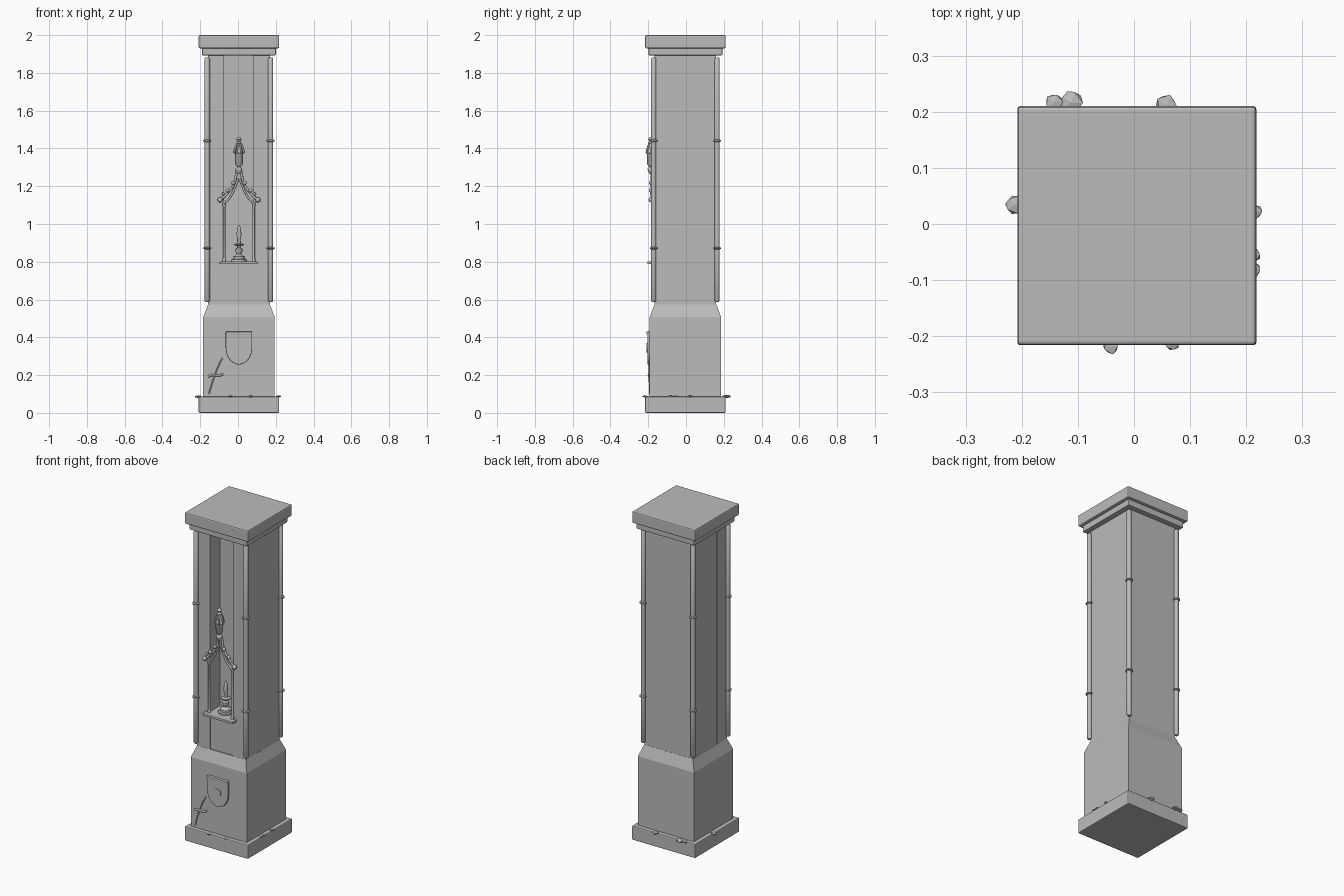
import bpy, bmesh, math, random
from mathutils import Vector

if "Cube" in bpy.data.objects:
    bpy.data.objects.remove(bpy.data.objects["Cube"])

random.seed(4)
CX, CY = 0.005, -0.003          # pillar axis
stone = bpy.data.materials.new("grey stone")
stone.diffuse_color = (0.5, 0.5, 0.5, 1)
stone.use_nodes = True
stone.node_tree.nodes["Principled BSDF"].inputs["Base Color"].default_value = stone.diffuse_color


def finish(name, bm, smooth=False, bevel=0):
    bmesh.ops.recalc_face_normals(bm, faces=bm.faces)
    me = bpy.data.meshes.new(name)
    bm.to_mesh(me)
    bm.free()
    ob = bpy.data.objects.new(name, me)
    bpy.context.collection.objects.link(ob)
    me.materials.append(stone)
    if bevel:
        m = ob.modifiers.new("bevel", 'BEVEL')
        m.width, m.segments = bevel, 2
    if smooth:
        bpy.ops.object.select_all(action='DESELECT')
        ob.select_set(True)
        bpy.context.view_layer.objects.active = ob
        bpy.ops.object.shade_smooth_by_angle(angle=math.radians(40))
    return ob


def box(name, x0, x1, y0, y1, z0, z1, bevel=0):
    bm = bmesh.new()
    bmesh.ops.create_cube(bm, size=1)
    for v in bm.verts:
        v.co = Vector((x0 if v.co.x < 0 else x1, y0 if v.co.y < 0 else y1, z0 if v.co.z < 0 else z1))
    return finish(name, bm, bevel=bevel)


def square(name, half, z0, z1, bevel=0):
    return box(name, CX - half, CX + half, CY - half, CY + half, z0, z1, bevel)


def lathe(name, x, y, profile, n=14):
    """Turn a list of (radius, z) around a vertical axis."""
    bm = bmesh.new()
    rings = [[bm.verts.new((x + r * math.cos(2 * math.pi * i / n), y + r * math.sin(2 * math.pi * i / n), z))
              for i in range(n)] for r, z in profile]
    for a, b in zip(rings, rings[1:]):
        for i in range(n):
            bm.faces.new((a[i], a[(i + 1) % n], b[(i + 1) % n], b[i]))
    bm.faces.new(rings[0])
    bm.faces.new(rings[-1])
    return finish(name, bm, True)


def ball(name, x, y, z, r):
    bm = bmesh.new()
    bmesh.ops.create_uvsphere(bm, u_segments=10, v_segments=7, radius=r)
    bmesh.ops.translate(bm, verts=bm.verts, vec=(x, y, z))
    return finish(name, bm, True)


def rib(name, pts, r):
    """Round bar along a smooth path."""
    cu = bpy.data.curves.new(name, 'CURVE')
    cu.dimensions = '3D'
    cu.bevel_depth, cu.bevel_resolution, cu.resolution_u = r, 2, 6
    cu.use_fill_caps = True
    sp = cu.splines.new('BEZIER')
    sp.bezier_points.add(len(pts) - 1)
    for p, co in zip(sp.bezier_points, pts):
        p.co = co
        p.handle_left_type = p.handle_right_type = 'AUTO'
    ob = bpy.data.objects.new(name, cu)
    bpy.context.collection.objects.link(ob)
    cu.materials.append(stone)
    return ob


# Plinth, dado with sloped shoulder
square("plinth", 0.213, 0.0, 0.086, 0.005)
bm = bmesh.new()
levels = [[bm.verts.new((CX + sx * h, CY + sy * h, z)) for sx, sy in ((-1, -1), (1, -1), (1, 1), (-1, 1))]
          for h, z in ((0.189, 0.08), (0.189, 0.507), (0.164, 0.574))]
for a, b in zip(levels, levels[1:]):
    for i in range(4):
        bm.faces.new((a[i], a[(i + 1) % 4], b[(i + 1) % 4], b[i]))
bm.faces.new(levels[0])
bm.faces.new(levels[-1])
finish("dado", bm)

# Shaft: rear body, two front cheeks framing the niche
H, NB, NW = 0.163, -0.07, 0.078
box("shaft_body", CX - H, CX + H, NB, CY + H, 0.57, 1.9)
for s in (-1, 1):
    xs = sorted((CX + s * NW, CX + s * (H + 0.001)))
    box("niche_cheek", xs[0], xs[1], CY - H, NB, 0.57, 1.9)
box("niche_pedestal", CX - NW, CX + NW, CY - H + 0.006, NB, 0.57, 0.79)

# Cornice and cap
square("cornice", 0.195, 1.893, 1.932, 0.004)
square("cap", 0.213, 1.93, 2.0, 0.007)

# Corner colonettes with ring bands
for sx in (-1, 1):
    for sy in (-1, 1):
        prof = [(0.009, 0.588), (0.0135, 0.594)]
        for z in (0.872, 1.441):
            prof += [(0.0135, z - 0.006), (0.021, z - 0.003), (0.021, z + 0.003), (0.0135, z + 0.006)]
        prof += [(0.0135, 1.876), (0.009, 1.882)]
        lathe("corner_colonette", CX + sx * 0.168, CY + sy * 0.168, prof)

# Niche shelf and slim posts
box("shelf", CX - 0.102, CX + 0.102, -0.205, NB, 0.787, 0.802, 0.003)
for s in (-1, 1):
    lathe("niche_post", CX + s * 0.078, -0.172,
          [(0.010, 0.80), (0.010, 0.81), (0.006, 0.82), (0.006, 1.09), (0.010, 1.10), (0.010, 1.115)], 10)

# Ogee canopy: paired ribs, crockets and end balls
YC = -0.18
for s in (-1, 1):
    rib("canopy_outer_rib", [(CX + s * dx, YC, z) for dx, z in
                             ((0.098, 1.125), (0.065, 1.16), (0.03, 1.205), (0.009, 1.29))], 0.007)
    rib("canopy_inner_rib", [(CX + s * dx, YC, z) for dx, z in
                             ((0.08, 1.11), (0.055, 1.132), (0.027, 1.18), (0.003, 1.24))], 0.006)
    ball("canopy_end_ball", CX + s * 0.1, YC - 0.004, 1.128, 0.014)
    ball("canopy_tip_ball", CX + s * 0.083, YC - 0.002, 1.16, 0.008)
    for dx, z in ((0.062, 1.178), (0.031, 1.218)):
        ball("crocket", CX + s * dx, YC - 0.006, z, 0.011)

# Finial with drooping leaves
lathe("finial", CX, -0.186, [(0.008, 1.265), (0.017, 1.285), (0.017, 1.293), (0.009, 1.303), (0.02, 1.315),
                             (0.022, 1.37), (0.026, 1.376), (0.018, 1.385), (0.011, 1.425), (0.015, 1.43),
                             (0.008, 1.437), (0.014, 1.447), (0.011, 1.456), (0.003, 1.461)])
for i in range(6):
    a = i * math.pi / 3
    c, d = math.cos(a), math.sin(a)
    rib("finial_leaf", [(CX + r * c, -0.186 + r * d, z) for r, z in
                        ((0.01, 1.425), (0.019, 1.405), (0.028, 1.375))], 0.005)

# Votive figure on its stepped foot
lathe("votive_figure", CX, -0.125,
      [(0.042, 0.80), (0.042, 0.812), (0.032, 0.815), (0.032, 0.827), (0.02, 0.832), (0.012, 0.842),
       (0.019, 0.855), (0.019, 0.868), (0.009, 0.876), (0.009, 0.884), (0.026, 0.888), (0.026, 0.893),
       (0.01, 0.898), (0.009, 0.92), (0.014, 0.945), (0.010, 0.965), (0.008, 0.985), (0.002, 0.995)])

# Heater shield with round boss
YF = CY - 0.189


def plate(name, pts, y0, y1, bevel=0):
    bm = bmesh.new()
    f = bm.faces.new([bm.verts.new((x, y0, z)) for x, z in pts])
    g = bmesh.ops.extrude_face_region(bm, geom=[f])
    for v in g["geom"]:
        if isinstance(v, bmesh.types.BMVert):
            v.co.y = y1
    return finish(name, bm, bevel=bevel)


def shield(k):
    right = [(0.07 * k, 0.345 + 0.085 * k), (0.07 * k, 0.345)]
    right += [(0.07 * k * math.cos(t), 0.345 - 0.088 * k * math.sin(t)) for t in (0.3, 0.6, 0.9, 1.15, 1.4)]
    pts = right + [(0, 0.345 - 0.09 * k)] + [(-x, z) for x, z in reversed(right)]
    return [(CX + x, z) for x, z in pts]


plate("shield", shield(1), YF + 0.004, YF - 0.013, 0.003)
disc = [(CX + 0.024 * math.cos(i * math.pi / 10), 0.345 + 0.024 * math.sin(i * math.pi / 10)) for i in range(20)]
plate("shield_boss", disc, YF - 0.01, YF - 0.016)
box("shield_top_band", CX - 0.07, CX + 0.07, YF - 0.018, YF, 0.415, 0.43, 0.002)

# Curved blade and crosspiece in relief
rib("blade_relief", [(-0.155, YF, 0.1), (-0.13, YF - 0.002, 0.18), (-0.105, YF - 0.002, 0.245), (-0.082, YF, 0.292)], 0.0035)
rib("crosspiece_relief", [(-0.16, YF, 0.192), (-0.135, YF - 0.004, 0.2), (-0.1, YF - 0.004, 0.198), (-0.075, YF, 0.207)], 0.006)

# Loose stone chips along the plinth rim: x, y, half length
for x, y, r in ((-0.142, 0.217, 0.018), (-0.112, 0.216, 0.023), (0.058, 0.211, 0.021), (-0.212, 0.035, 0.019),
                (-0.042, -0.218, 0.015), (0.068, -0.213, 0.015), (0.214, 0.022, 0.015), (0.214, -0.055, 0.013),
                (0.214, -0.08, 0.015)):
    bm = bmesh.new()
    bmesh.ops.create_icosphere(bm, subdivisions=1, radius=r)
    for v in bm.verts:
        v.co *= random.uniform(0.8, 1.1)
        v.co = Vector((x + v.co.x, y + v.co.y, 0.087 + v.co.z * 0.4))
    finish("stone_chip", bm)
